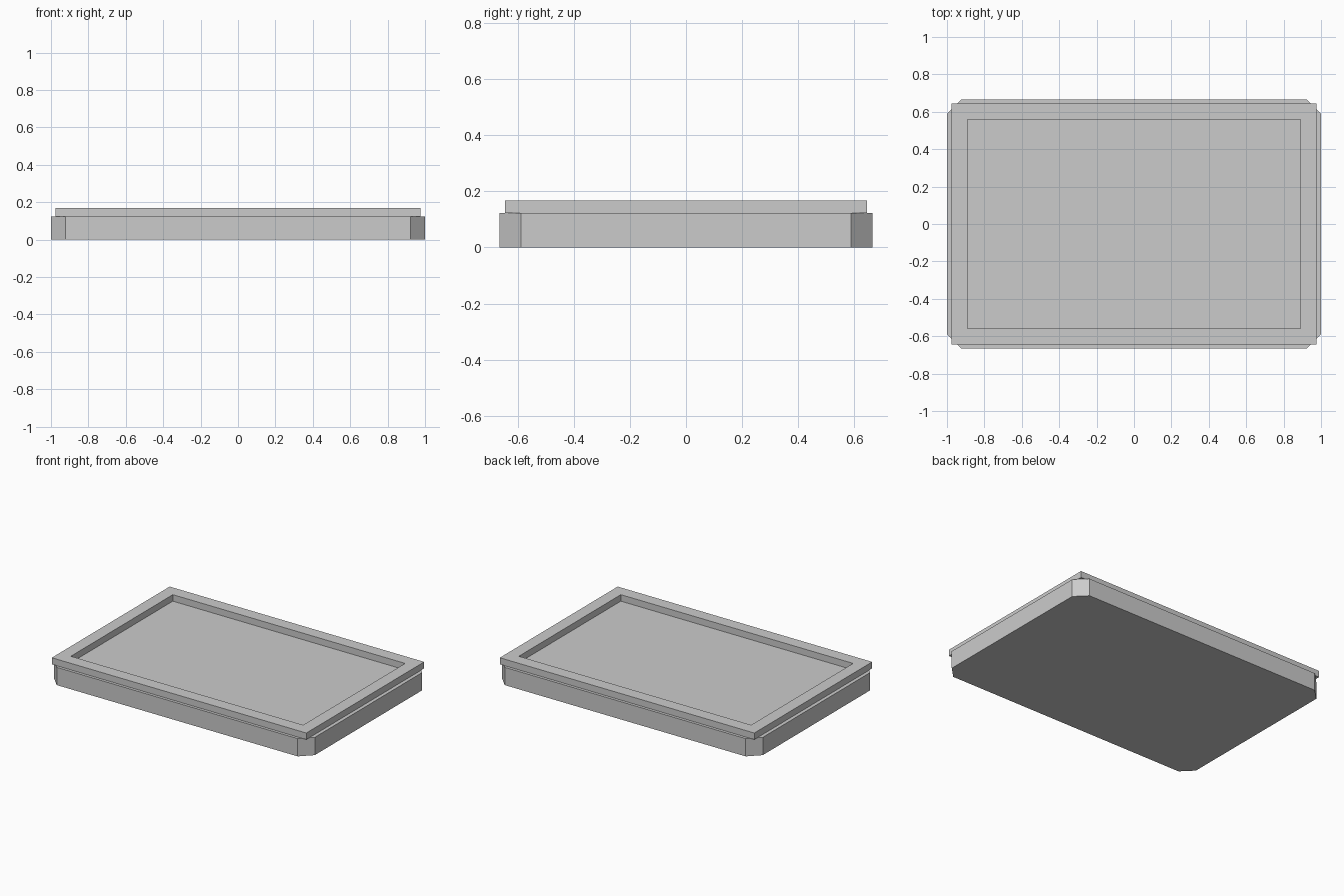
import bpy
import bmesh

if "Cube" in bpy.data.objects:
    bpy.data.objects.remove(bpy.data.objects["Cube"], do_unlink=True)

HALF_X, HALF_Y = 1.0, 0.665
CORNER = 0.077
BASE_TOP, RIM_TOP = 0.123, 0.168

grey = bpy.data.materials.new("plain grey")
grey.use_nodes = True
grey.diffuse_color = (0.6, 0.6, 0.6, 1)
grey.node_tree.nodes["Principled BSDF"].inputs["Base Color"].default_value = (0.6, 0.6, 0.6, 1)


def finish(bm, name):
    bmesh.ops.recalc_face_normals(bm, faces=bm.faces)
    mesh = bpy.data.meshes.new(name)
    bm.to_mesh(mesh)
    bm.free()
    mesh.materials.append(grey)
    obj = bpy.data.objects.new(name, mesh)
    bpy.context.collection.objects.link(obj)


def box(half_x, half_y, bottom, top):
    bm = bmesh.new()
    bmesh.ops.create_cube(bm, size=2)
    for v in bm.verts:
        v.co.x *= half_x
        v.co.y *= half_y
        v.co.z = top if v.co.z > 0 else bottom
    return bm


# Tray base with chamfered vertical corners
bm = box(HALF_X, HALF_Y, 0, BASE_TOP)
uprights = [e for e in bm.edges if abs(e.verts[0].co.z - e.verts[1].co.z) > 0.01]
bmesh.ops.bevel(bm, geom=uprights, offset=CORNER, segments=1, affect='EDGES')
finish(bm, "tray_base")

# Raised rectangular rim: two nested loops joined top, bottom and sides
bm = bmesh.new()


def loop(half_x, half_y, z):
    signs = [(-1, -1), (1, -1), (1, 1), (-1, 1)]
    return [bm.verts.new((sx * half_x, sy * half_y, z)) for sx, sy in signs]


outer, inner = (0.975, 0.645), (0.89, 0.558)
rings = [loop(*outer, BASE_TOP), loop(*outer, RIM_TOP),
         loop(*inner, RIM_TOP), loop(*inner, BASE_TOP)]
for i, ring in enumerate(rings):
    following = rings[(i + 1) % len(rings)]
    for j in range(4):
        k = (j + 1) % 4
        bm.faces.new((ring[j], ring[k], following[k], following[j]))
finish(bm, "raised_rim")
